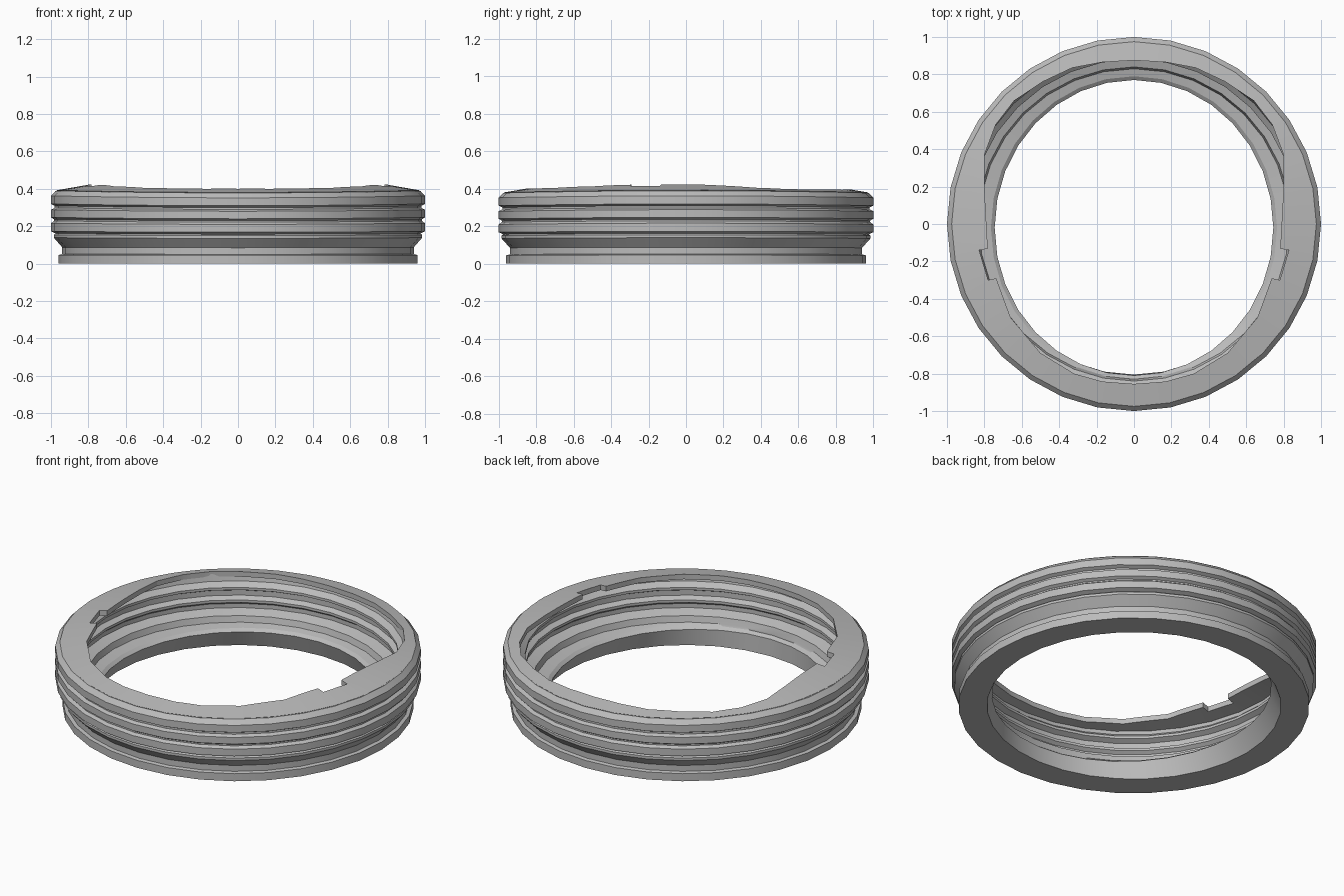
import bpy, bmesh
from math import sin, cos, pi, atan2, hypot

SEG = 32
STEP = 2 * pi / SEG

cube = bpy.data.objects.get("Cube")
if cube:
    bpy.data.objects.remove(cube)

grey = bpy.data.materials.new("mid_grey")
grey.use_nodes = True
grey.diffuse_color = (0.5, 0.5, 0.5, 1)
grey.node_tree.nodes["Principled BSDF"].inputs["Base Color"].default_value = (0.5, 0.5, 0.5, 1)


def wave(x, y, z):
    """The ring rises slightly towards its left and right sides."""
    c = cos(atan2(y, x)) ** 2
    return (x, y, z + 0.012 * c * z / 0.4)


def build_loft(name, rings):
    """Closed tube: rings of equal length, joined in order and back to the first."""
    bm = bmesh.new()
    loops = [[bm.verts.new(wave(*p)) for p in ring] for ring in rings]
    for k, low in enumerate(loops):
        high = loops[(k + 1) % len(loops)]
        n = len(low)
        for i in range(n):
            j = (i + 1) % n
            bm.faces.new((low[i], low[j], high[j], high[i]))
    bmesh.ops.recalc_face_normals(bm, faces=bm.faces)
    mesh = bpy.data.meshes.new(name)
    bm.to_mesh(mesh)
    bm.free()
    mesh.materials.append(grey)
    obj = bpy.data.objects.new(name, mesh)
    bpy.context.collection.objects.link(obj)
    bpy.ops.object.select_all(action='DESELECT')
    bpy.context.view_layer.objects.active = obj
    obj.select_set(True)
    bpy.ops.object.shade_smooth_by_angle(angle=pi / 9)
    return obj


def oval(rx, ry, z, cy=0.0):
    return [(rx * cos(i * STEP), cy + ry * sin(i * STEP), z) for i in range(SEG)]


# Ribbed body: foot, flared neck and three outer ribs
outer = [(0.96, 0), (0.96, 0.045), (0.94, 0.05), (0.94, 0.085), (0.985, 0.135),
         (0.985, 0.15), (0.975, 0.157), (1.0, 0.168), (1.0, 0.21), (0.983, 0.222),
         (0.983, 0.23), (1.0, 0.24), (1.0, 0.28), (0.98, 0.29), (0.98, 0.3),
         (1.0, 0.31), (1.0, 0.352), (0.975, 0.378)]
inner = [(0.92, 0.376), (0.91, 0.335), (0.88, 0.31), (0.88, 0.295), (0.91, 0.28),
         (0.91, 0.25), (0.88, 0.235), (0.88, 0.22), (0.9, 0.205), (0.9, 0.18),
         (0.84, 0.16), (0.83, 0.125)]
body = [oval(r, r, z) for r, z in outer + inner]
# Oval inner collar, narrowing upwards from the foot
body += [oval(0.765, 0.81, 0.115, -0.02), oval(0.745, 0.79, 0.1, -0.02), oval(0.805, 0.805, 0)]
build_loft("ribbed_ring_body", body)

# Top lip: opening outline on the +x side, front to back, with a stepped notch
half = [(0, -0.855), (0.17, -0.842), (0.32, -0.8), (0.5, -0.69), (0.66, -0.5),
        (0.737, -0.29), (0.78, -0.3), (0.828, -0.14), (0.782, -0.132), (0.8, 0.2),
        (0.8, 0.37), (0.74, 0.53), (0.64, 0.66), (0.49, 0.76), (0.33, 0.835),
        (0.17, 0.865), (0, 0.875)]
outline = half + [(-x, y) for x, y in half[-2:0:-1]]
points = []
for i, (x, y) in enumerate(outline):
    nx, ny = outline[(i + 1) % len(outline)]
    cuts = 3 if hypot(nx - x, ny - y) > 0.1 else 1
    points += [(x + (nx - x) * k / cuts, y + (ny - y) * k / cuts) for k in range(cuts)]


def rim_point(x, y, radius):
    """Matching point on the rim of the faceted body."""
    a = atan2(y, x)
    r = radius * cos(STEP / 2) / cos(a % STEP - STEP / 2)
    return r * cos(a), r * sin(a)


def lip_height(x, y):
    return 0.38 + (0.975 - hypot(x, y)) * 0.17


rim = [rim_point(x, y, 0.974) for x, y in points]
seat = [rim_point(x, y, 0.95) for x, y in points]
build_loft("top_lip", [
    [(x, y, lip_height(x, y)) for x, y in rim],
    [(x, y, lip_height(x, y)) for x, y in points],
    [(x, y, lip_height(x, y) - 0.03) for x, y in points],
    [(x, y, lip_height(x, y) - 0.03) for x, y in seat],
])
